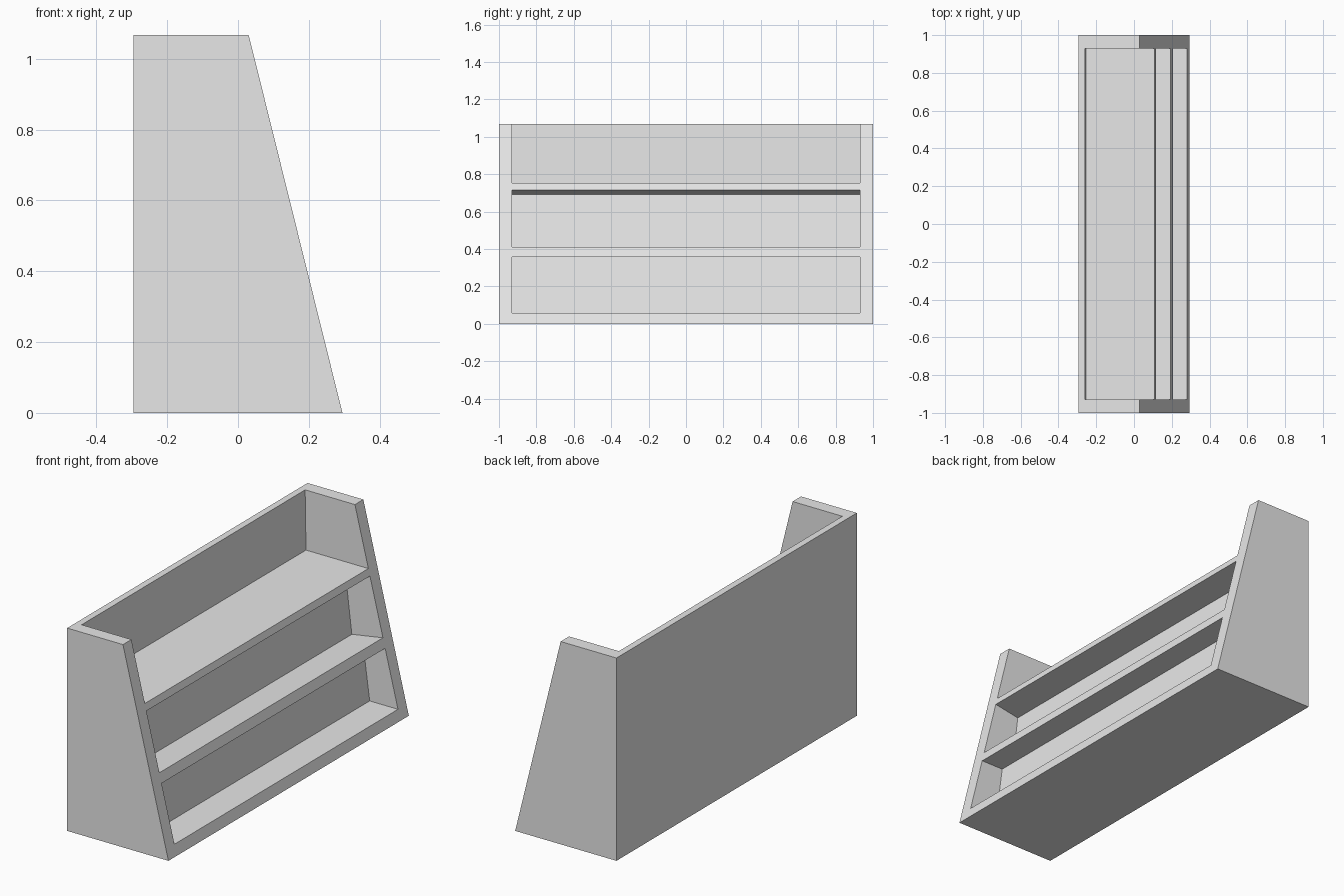
import bpy
import bmesh

cube = bpy.data.objects.get("Cube")
if cube:
    bpy.data.objects.remove(cube, do_unlink=True)

grey = bpy.data.materials.new("light grey")
grey.use_nodes = True
grey.diffuse_color = (0.8, 0.8, 0.8, 1)
grey.node_tree.nodes["Principled BSDF"].inputs["Base Color"].default_value = (0.8, 0.8, 0.8, 1)


def prism(name, profile, half_length):
    """Extrude an x-z profile symmetrically along y."""
    bm = bmesh.new()
    base = bm.faces.new([bm.verts.new((x, -half_length, z)) for x, z in profile])
    extruded = bmesh.ops.extrude_face_region(bm, geom=[base])["geom"]
    verts = [g for g in extruded if isinstance(g, bmesh.types.BMVert)]
    bmesh.ops.translate(bm, verts=verts, vec=(0, 2 * half_length, 0))
    bmesh.ops.recalc_face_normals(bm, faces=bm.faces)
    mesh = bpy.data.meshes.new(name)
    bm.to_mesh(mesh)
    bm.free()
    mesh.materials.append(grey)
    obj = bpy.data.objects.new(name, mesh)
    bpy.context.collection.objects.link(obj)
    return obj


# Solid body with a sloping open side
HEIGHT = 1.068
shelf = prism("shelf_unit", [(-0.295, 0), (0.295, 0), (0.03, HEIGHT), (-0.295, HEIGHT)], 1.0)

# Compartments, each running out past the sloping side
compartments = {
    "lower_compartment": [(0.116, 0.057), (0.4, 0.057), (0.4, 0.358), (0.076, 0.358)],
    "middle_compartment": [(0.012, 0.38), (0.35, 0.436), (0.35, 0.756), (-0.025, 0.69)],
    "top_compartment": [(-0.255, 0.752), (0.4, 0.752), (0.4, 1.2), (-0.262, 1.2)],
}
bpy.context.view_layer.objects.active = shelf
for name, profile in compartments.items():
    cutter = prism(name + "_cutter", profile, 0.93)
    cutter.hide_render = True
    cut = shelf.modifiers.new(name, "BOOLEAN")
    cut.operation = "DIFFERENCE"
    cut.solver = "EXACT"
    cut.object = cutter
    bpy.ops.object.modifier_apply(modifier=cut.name)
    bpy.data.objects.remove(cutter, do_unlink=True)
